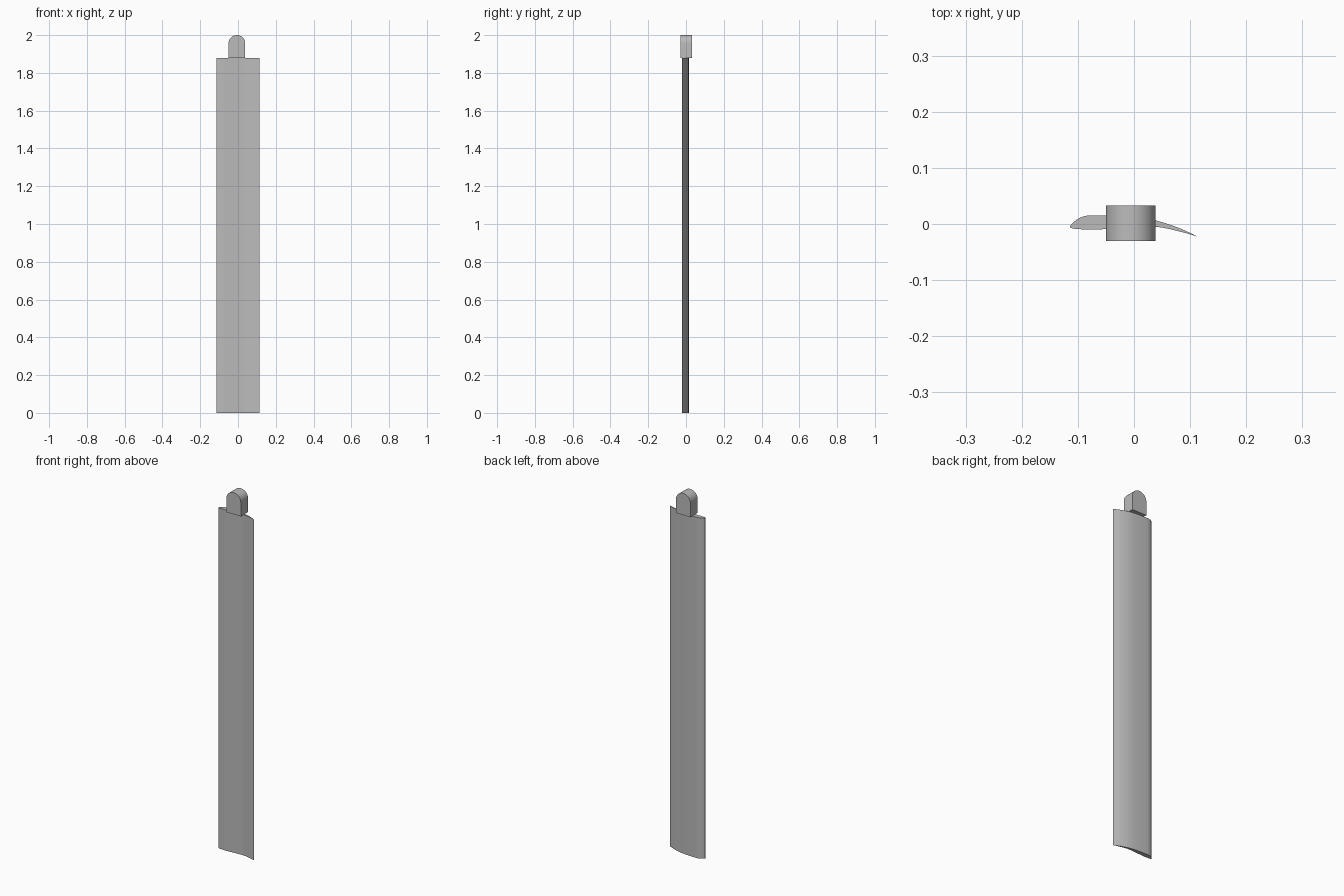
import bpy
import bmesh
import math
from mathutils import Vector

cube = bpy.data.objects.get("Cube")
if cube:
    bpy.data.objects.remove(cube, do_unlink=True)

grey = bpy.data.materials.new("plain grey")
grey.use_nodes = True
colour = (0.5, 0.5, 0.5, 1)
grey.diffuse_color = colour
grey.node_tree.nodes["Principled BSDF"].inputs["Base Color"].default_value = colour


def prism(name, outline, direction):
    """Extrude a closed outline along a direction into a capped solid."""
    bm = bmesh.new()
    base = bm.faces.new([bm.verts.new(p) for p in outline])
    result = bmesh.ops.extrude_face_region(bm, geom=[base], use_keep_orig=True)
    moved = [v for v in result["geom"] if isinstance(v, bmesh.types.BMVert)]
    bmesh.ops.translate(bm, verts=moved, vec=direction)
    bmesh.ops.recalc_face_normals(bm, faces=bm.faces)
    mesh = bpy.data.meshes.new(name)
    bm.to_mesh(mesh)
    bm.free()
    mesh.materials.append(grey)
    obj = bpy.data.objects.new(name, mesh)
    bpy.context.collection.objects.link(obj)
    bpy.ops.object.select_all(action="DESELECT")
    obj.select_set(True)
    bpy.context.view_layer.objects.active = obj
    bpy.ops.object.shade_smooth_by_angle(angle=math.radians(35))
    return obj


def smooth_path(points, steps=3):
    """Interpolate an open path with a Catmull-Rom spline."""
    pts = [Vector(p) for p in points]
    pts = [2 * pts[0] - pts[1]] + pts + [2 * pts[-1] - pts[-2]]
    path = []
    for a, b, c, d in zip(pts, pts[1:], pts[2:], pts[3:]):
        for i in range(steps):
            t = i / steps
            path.append(b + (c - a) * t / 2
                        + (2 * a - 5 * b + 4 * c - d) * t * t / 2
                        + (3 * b - a - 3 * c + d) * t ** 3 / 2)
    return path + [pts[-2]]


# Cambered blade: from the thin trailing edge, round the blunt nose and back
section = [
    (0.113, -0.022), (0.08, -0.007), (0.04, 0.006), (0, 0.012), (-0.05, 0.015),
    (-0.083, 0.015), (-0.1, 0.009), (-0.113, -0.002), (-0.112, -0.007),
    (-0.1, -0.009), (-0.075, -0.01), (-0.05, -0.009), (0, -0.006),
    (0.04, -0.005), (0.08, -0.013), (0.112, -0.022),
]
blade = [(p.x, p.y, 0) for p in smooth_path(section)]
prism("blade", blade, (0, 0, 1.88))

# Root block with an arched top
half, centre, spring = 0.044, -0.006, 1.957
arch = [(centre + half * math.cos(math.pi * i / 24), -0.03,
         spring + (2 - spring) * math.sin(math.pi * i / 24)) for i in range(25)]
root = [(centre - half, -0.03, 1.88), (centre + half, -0.03, 1.88)] + arch
prism("blade_root", root, (0, 0.063, 0))
